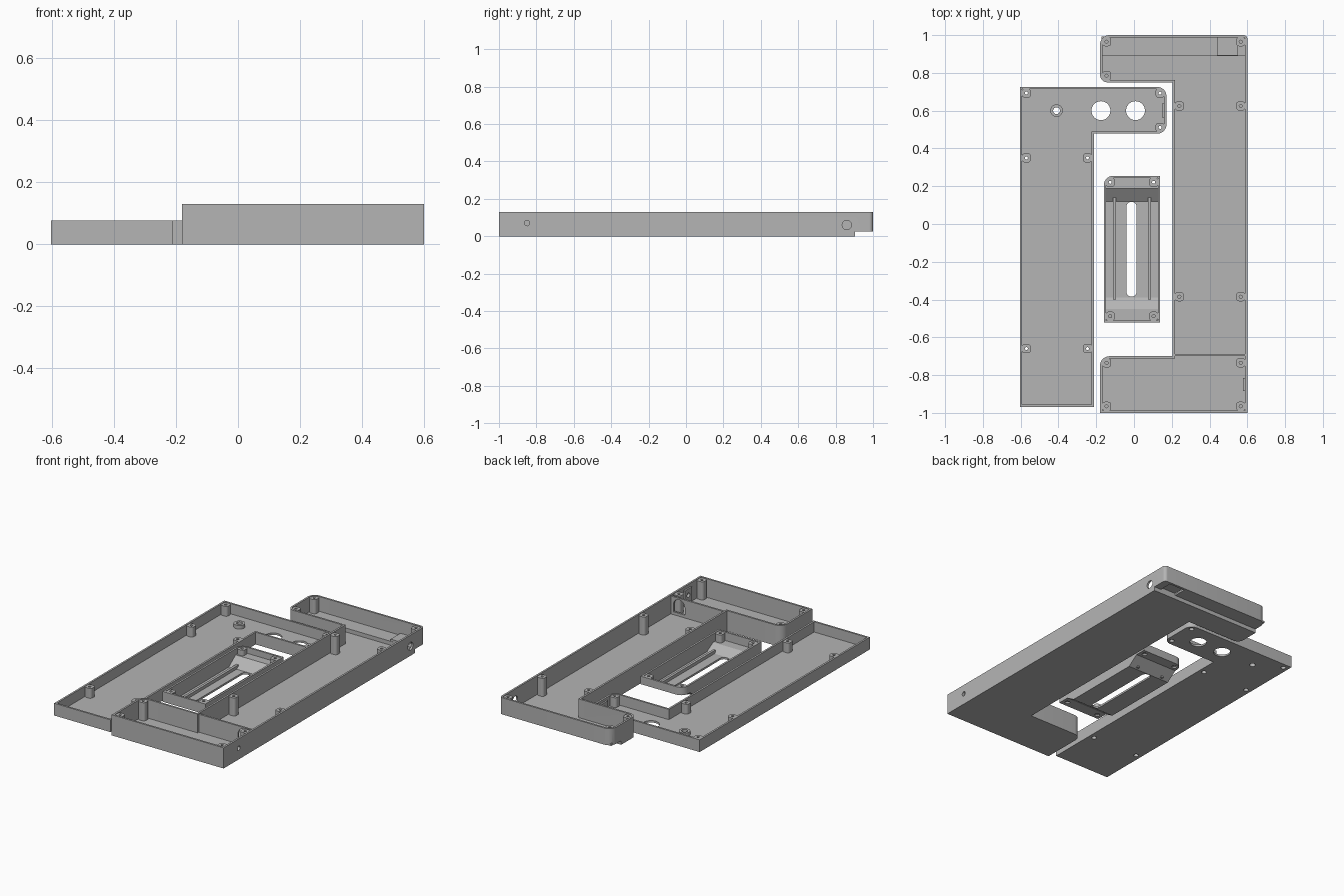
import bpy, bmesh, math
from mathutils import Vector

cube = bpy.data.objects.get("Cube")
if cube:
    bpy.data.objects.remove(cube, do_unlink=True)

grey = bpy.data.materials.new("mid grey plastic")
grey.use_nodes = True
COLOR = (0.46, 0.46, 0.46, 1)
grey.diffuse_color = COLOR
grey.node_tree.nodes["Principled BSDF"].inputs["Base Color"].default_value = COLOR

WALL = 0.012
FLOOR = 0.012


def rounded(corners, steps=8):
    """Outline from (x, y, radius) corners, with an arc at each rounded one."""
    out = []
    n = len(corners)
    for i, (x, y, r) in enumerate(corners):
        p = Vector((x, y))
        if r <= 0:
            out.append(p)
            continue
        a = (Vector(corners[i - 1][:2]) - p).normalized()
        b = (Vector(corners[(i + 1) % n][:2]) - p).normalized()
        c = p + (a + b) * r
        for k in range(steps + 1):
            t = math.pi / 2 * k / steps
            out.append(c - b * r * math.cos(t) - a * r * math.sin(t))
    return out


def inset(corners, t):
    """Move every edge of a square-cornered outline inwards."""
    out = []
    n = len(corners)
    for i, (x, y, r) in enumerate(corners):
        p = Vector((x, y))
        d1 = (p - Vector(corners[i - 1][:2])).normalized()
        d2 = (Vector(corners[(i + 1) % n][:2]) - p).normalized()
        q = p + t * (Vector((-d1.y, d1.x)) + Vector((-d2.y, d2.x)))
        out.append((q.x, q.y, max(r - t, 0)))
    return out


def prism(points, lo, hi, axis="z", name="helper"):
    bm = bmesh.new()
    place = (lambda p: (p[0], p[1], lo)) if axis == "z" else (lambda p: (lo, p[0], p[1]))
    face = bm.faces.new([bm.verts.new(place(p)) for p in points])
    ext = bmesh.ops.extrude_face_region(bm, geom=[face])
    move = (0, 0, hi - lo) if axis == "z" else (hi - lo, 0, 0)
    bmesh.ops.translate(bm, vec=move, verts=[v for v in ext["geom"] if isinstance(v, bmesh.types.BMVert)])
    bmesh.ops.recalc_face_normals(bm, faces=bm.faces)
    mesh = bpy.data.meshes.new(name)
    bm.to_mesh(mesh)
    bm.free()
    mesh.materials.append(grey)
    ob = bpy.data.objects.new(name, mesh)
    bpy.context.scene.collection.objects.link(ob)
    return ob


def rect(x0, x1, y0, y1, r=0.0):
    return rounded([(x0, y0, r), (x1, y0, r), (x1, y1, r), (x0, y1, r)])


def box(x0, x1, y0, y1, z0, z1):
    return prism(rect(x0, x1, y0, y1), z0, z1)


def rod(a, b, r, lo, hi, axis="z", n=28):
    ring = [(a + r * math.cos(math.tau * k / n), b + r * math.sin(math.tau * k / n)) for k in range(n)]
    return prism(ring, lo, hi, axis)


def combine(ob, op, helpers):
    """Apply a boolean with each helper, then discard the helpers."""
    for h in helpers:
        m = ob.modifiers.new("cut", "BOOLEAN")
        m.operation, m.solver, m.object = op, "EXACT", h
    deps = bpy.context.evaluated_depsgraph_get()
    mesh = bpy.data.meshes.new_from_object(ob.evaluated_get(deps))
    ob.modifiers.clear()
    ob.data = mesh
    for h in helpers:
        bpy.data.objects.remove(h, do_unlink=True)
    return ob


def finish(ob):
    bpy.ops.object.select_all(action="DESELECT")
    ob.select_set(True)
    bpy.context.view_layer.objects.active = ob
    bpy.ops.object.shade_smooth_by_angle(angle=math.radians(30))


def post(x, y, lo, hi):
    h = 0.024
    return prism(rect(x - h, x + h, y - h, y + h, 0.016), lo, hi)


def screw_posts(ob, spots, lo, hi, hole_from, sink=None):
    combine(ob, "UNION", [post(x, y, lo, hi) for x, y in spots])
    holes = [rod(x, y, 0.008, hole_from, 0.2, n=16) for x, y in spots]
    if sink:
        holes += [rod(x, y, 0.015, -0.05, sink, n=20) for x, y in spots]
    combine(ob, "DIFFERENCE", holes)


# Deep C-shaped case
outline = [(-0.18, -1, 0), (0.6, -1, 0), (0.6, 1, 0.02), (-0.18, 1, 0.05),
           (-0.18, 0.75, 0.04), (0.205, 0.75, 0), (0.205, -0.7, 0), (-0.18, -0.7, 0.05)]
case = prism(rounded(outline), 0, 0.13, name="case_body")
combine(case, "DIFFERENCE", [prism(rounded(inset(outline, WALL)), FLOOR, 0.3)])

# Divider with arched cable opening, raised floor strip and socket pad
divider = box(0.21, 0.595, -0.7, -0.688, 0.005, 0.125)
combine(divider, "DIFFERENCE", [prism(rect(0.49, 0.57, -0.75, -0.65), 0.03, 0.075)])
arch = rod(0.0, 0.0, 0.04, -0.05, 0.05)
arch.rotation_euler.x = math.pi / 2
arch.location = (0.53, -0.69, 0.075)
bpy.context.view_layer.update()
combine(divider, "DIFFERENCE", [arch])
combine(case, "UNION", [divider,
                        box(-0.173, 0.593, 0.89, 0.993, 0.005, 0.037),
                        box(0.44, 0.55, 0.891, 0.992, 0.02, 0.05),
                        box(0.578, 0.595, -0.885, -0.815, 0.005, 0.11)])
screw_posts(case, [(-0.145, 0.965), (0.565, 0.965), (-0.145, 0.785),
                   (0.24, 0.625), (0.565, 0.625), (0.24, -0.385), (0.565, -0.385),
                   (-0.145, -0.735), (0.565, -0.735), (-0.145, -0.965), (0.565, -0.965)],
            0.004, 0.126, 0.04)
# Stepped underside and side openings
combine(case, "DIFFERENCE", [box(-0.3, 0.7, 0.903, 1.1, -0.1, 0.025),
                             box(0.44, 0.55, 0.903, 0.985, 0.0, 0.038),
                             rod(-0.85, 0.07, 0.014, 0.55, 0.7, "x"),
                             rod(0.86, 0.06, 0.025, 0.56, 0.7, "x")])
finish(case)

# Shallow L-shaped lid
outline = [(-0.604, -0.968, 0), (-0.212, -0.968, 0), (-0.212, 0.478, 0),
           (0.172, 0.478, 0.05), (0.172, 0.726, 0.05), (-0.604, 0.726, 0)]
lid = prism(rounded(outline), 0, 0.077, name="case_lid")
combine(lid, "DIFFERENCE", [prism(rounded(inset(outline, WALL)), FLOOR, 0.3)])
combine(lid, "UNION", [rod(-0.41, 0.6, 0.033, 0.005, 0.035),
                       box(0.15, 0.168, 0.56, 0.64, 0.005, 0.06)])
screw_posts(lid, [(-0.57, 0.693), (0.138, 0.693), (0.138, 0.511), (-0.57, 0.35),
                  (-0.246, 0.35), (-0.57, -0.66), (-0.246, -0.66)],
            0.004, 0.074, -0.1, 0.02)
combine(lid, "DIFFERENCE", [rod(-0.41, 0.6, 0.018, -0.1, 0.2),
                            rod(-0.175, 0.6, 0.05, -0.1, 0.2, n=40),
                            rod(0.008, 0.6, 0.05, -0.1, 0.2, n=40)])
finish(lid)

# Small cover tray with a sunken middle
TRAY_TOP = 0.1


def above_floor(dz):
    floor = [(-0.7, 0.035), (-0.45, 0.035), (-0.39, 0), (0.12, 0), (0.188, 0.05), (0.4, 0.05)]
    return prism([(y, z + dz) for y, z in floor] + [(0.4, 0.4), (-0.7, 0.4)], -0.4, 0.4, "x")


outline = [(-0.16, -0.522, 0), (0.138, -0.522, 0), (0.138, 0.255, 0), (-0.16, 0.255, 0.05)]
tray = prism(rounded(outline), -0.05, TRAY_TOP, name="cover_tray")
combine(tray, "INTERSECT", [above_floor(0)])
cavity = prism(rounded(inset(outline, WALL)), -0.05, 0.3)
combine(cavity, "INTERSECT", [above_floor(FLOOR)])
combine(tray, "DIFFERENCE", [cavity])
combine(tray, "UNION", [box(x - 0.008, x + 0.008, -0.4, 0.14, 0.005, 0.032) for x in (-0.102, 0.082)])
screw_posts(tray, [(x, y) for x in (-0.126, 0.104) for y in (0.221, -0.488)],
            0.055, TRAY_TOP - 0.003, -0.1)
combine(tray, "DIFFERENCE", [rod(x, y, 0.015, -0.05, z, n=20)
                             for x in (-0.126, 0.104) for y, z in ((0.221, 0.06), (-0.488, 0.045))])
combine(tray, "UNION", [post(x, -0.488, 0.046, 0.06) for x in (-0.126, 0.104)])
combine(tray, "DIFFERENCE", [prism(rect(-0.04, 0.014, -0.385, 0.117, 0.0265), -0.1, 0.05)])
finish(tray)
